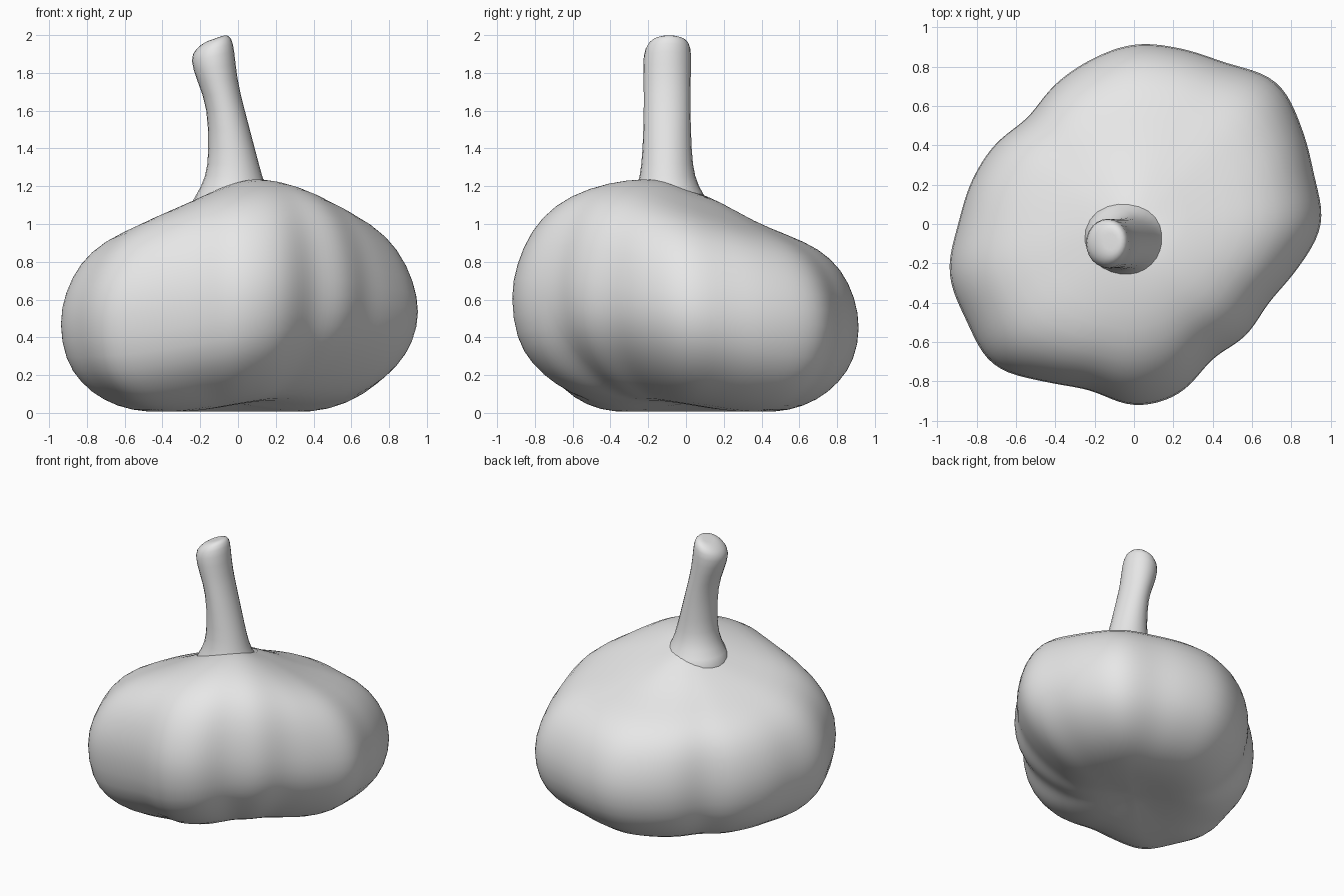
import bpy
import bmesh
from math import sin, cos, pi, radians, floor

cube = bpy.data.objects.get("Cube")
if cube:
    bpy.data.objects.remove(cube, do_unlink=True)

skin = bpy.data.materials.new("garlic_grey")
skin.use_nodes = True
skin.diffuse_color = (0.8, 0.8, 0.8, 1)
skin.node_tree.nodes["Principled BSDF"].inputs["Base Color"].default_value = (0.8, 0.8, 0.8, 1)


def loft(name, rings, cap_low, cap_high):
    """Skin closed rings of points, ending in a fan at each pole."""
    bm = bmesh.new()
    rows = [[bm.verts.new(p) for p in ring] for ring in rings]
    n = len(rows[0])
    for low, high in zip(rows, rows[1:]):
        for i in range(n):
            j = (i + 1) % n
            bm.faces.new((low[i], low[j], high[j], high[i]))
    bottom, top = bm.verts.new(cap_low), bm.verts.new(cap_high)
    for i in range(n):
        j = (i + 1) % n
        bm.faces.new((rows[0][j], rows[0][i], bottom))
        bm.faces.new((rows[-1][i], rows[-1][j], top))
    mesh = bpy.data.meshes.new(name)
    bm.to_mesh(mesh)
    bm.free()
    mesh.materials.append(skin)
    mesh.shade_smooth()
    obj = bpy.data.objects.new(name, mesh)
    bpy.context.collection.objects.link(obj)
    sub = obj.modifiers.new("smooth", "SUBSURF")
    sub.levels = sub.render_levels = 1
    return obj


# Belt radius every 15 degrees, counter-clockwise from +x: the cloves
BELT = [.95, .945, .98, 1.02, .94, .92, .91, .86, .81, .76, .81, .85,
        .89, .97, .98, 1.01, .92, .87, .92, .89, .79, .80, .79, .86]


def belt(deg):
    """Smooth periodic interpolation of the belt radii."""
    u = deg / 15
    k = floor(u)
    f = u - k
    a, b, c, d = (BELT[(k + o) % 24] for o in (-1, 0, 1, 2))
    return b + f / 2 * (c - a + f * (2*a - 5*b + 4*c - d + f * (3*(b - c) + d - a)))


# Radius share, lowest height, highest height, clove strength
UNDERSIDE = [(.20, .03, .06, .2), (.42, 0, .07, .6), (.60, .01, .13, 1),
             (.76, .065, .22, 1.2), (.89, .16, .33, 1.1), (.98, .28, .46, 1)]
SHOULDER = [(1.015, .45, .63, 1), (.985, .61, .80, .9), (.91, .76, .98, .7),
            (.78, .87, 1.12, .5), (.60, .94, 1.20, .3), (.40, 1.01, 1.235, .1),
            (.20, 1.12, 1.24, 0)]
STEPS = 72


def undercut(a):
    """The base lifts below the tall front clove."""
    return max(0, cos(a + radians(45))) ** 1.5


def swell(a):
    """The shoulder is tall at the front and low behind."""
    return (.5 + .5 * cos(a + radians(65))) ** 2.1


rings = []
for rows, rise in ((UNDERSIDE, undercut), (SHOULDER, swell)):
    for share, low, high, clove in rows:
        ring = []
        for i in range(STEPS):
            deg = 360 * i / STEPS
            a = radians(deg)
            mean = sum(belt(deg + 9 * o) for o in range(-5, 6)) / 11
            r = share * (mean + (belt(deg) - mean) * clove)
            ring.append((r * cos(a), r * sin(a), low + (high - low) * rise(a)))
        rings.append(ring)
loft("bulb", rings, (0, 0, .05), (0, -.03, 1.2))

# Stem sections: centre x, centre y, height, half width x, half width y, tilt
STEM = [(-.02, -.08, 1.04, .29, .27, 0), (-.03, -.09, 1.15, .20, .19, 0),
        (-.02, -.10, 1.25, .155, .15, 0), (-.03, -.10, 1.38, .13, .135, 0),
        (-.065, -.10, 1.62, .10, .128, 0), (-.11, -.10, 1.76, .108, .13, .1),
        (-.138, -.10, 1.90, .124, .135, .22), (-.13, -.09, 1.96, .098, .115, .35),
        (-.12, -.09, 1.985, .055, .07, .35)]
N = 12
stem_rings = [[(x + rx * cos(t), y + ry * sin(t), z + tilt * rx * cos(t))
               for t in (2 * pi * i / N for i in range(N))]
              for x, y, z, rx, ry, tilt in STEM]
loft("stem", stem_rings, (-.02, -.08, 1.03), (-.12, -.09, 1.98))
